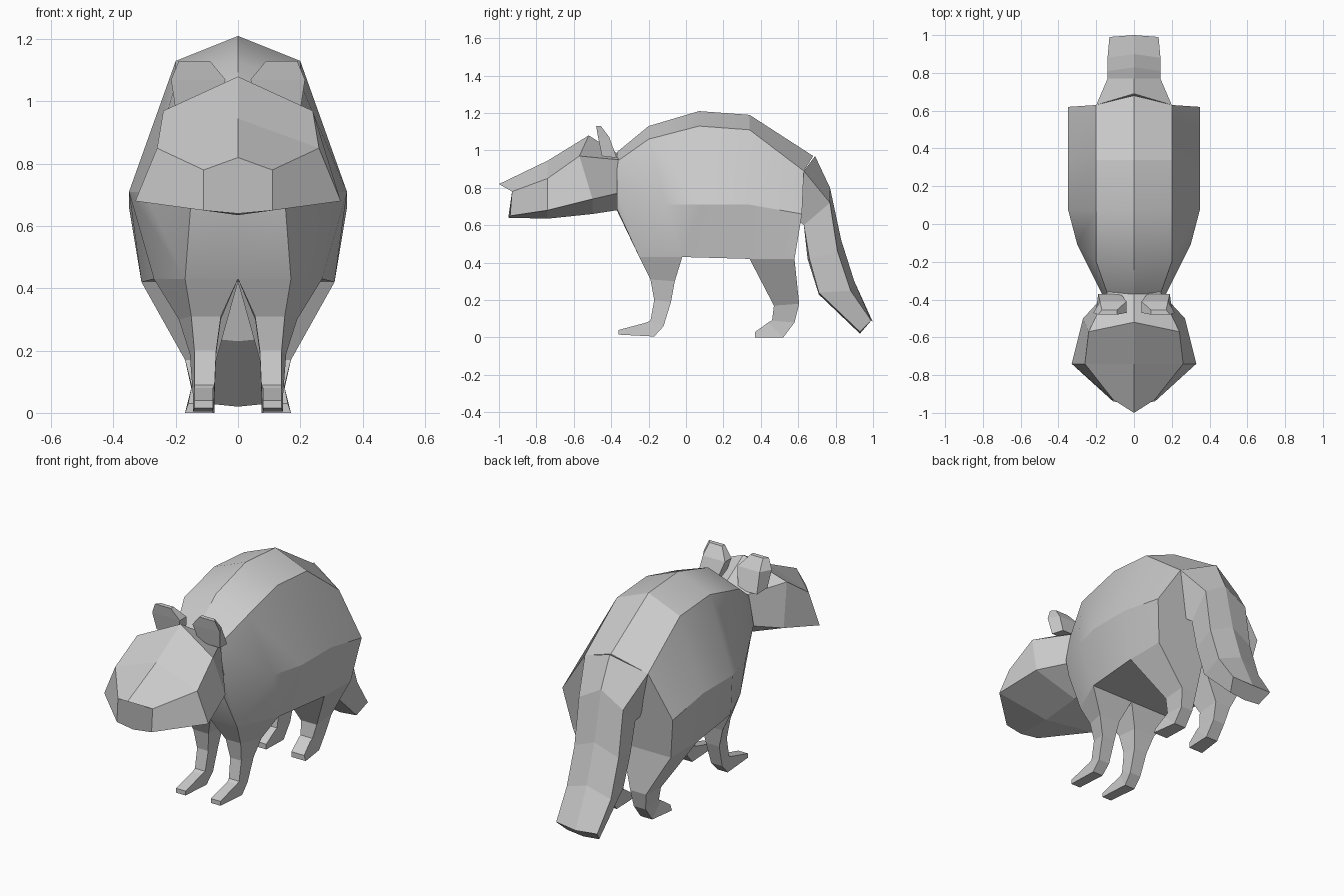
import bpy, bmesh
from math import radians


def loft(name, rings, smooth=False):
    """Skin a list of equal-length closed rings and cap both ends."""
    bm = bmesh.new()
    vr = [[bm.verts.new(p) for p in ring] for ring in rings]
    n = len(vr[0])
    for a, b in zip(vr, vr[1:]):
        for i in range(n):
            j = (i + 1) % n
            bm.faces.new((a[i], a[j], b[j], b[i]))
    bm.faces.new(vr[0])
    bm.faces.new(vr[-1])
    bmesh.ops.recalc_face_normals(bm, faces=bm.faces[:])
    me = bpy.data.meshes.new(name)
    bm.to_mesh(me)
    bm.free()
    ob = bpy.data.objects.new(name, me)
    bpy.context.collection.objects.link(ob)
    if smooth:
        bpy.ops.object.select_all(action='DESELECT')
        bpy.context.view_layer.objects.active = ob
        ob.select_set(True)
        bpy.ops.object.shade_smooth_by_angle(angle=radians(28))
    return ob


def mirrored(half):
    """Close a right-hand half section (first and last point on x = 0)."""
    return half + [(-x, y, z) for x, y, z in half[-2:0:-1]]


def limb(name, rings):
    """Left and right limb; ring = front (y,z), back (y,z), inner x, outer x front/back."""
    for side, s in (("left", 1), ("right", -1)):
        loft(f"{name}_{side}", [
            [(s * xi, *f), (s * xf, *f), (s * xb, *b), (s * xi, *b)]
            for f, b, xi, xf, xb in rings])


# Body: ridge, shoulder, flank, belly edge, belly centre
loft("body", [mirrored(h) for h in (
    [(0, -.37, .99), (.14, -.37, .94), (.17, -.37, .78), (.15, -.37, .69), (0, -.37, .68)],
    [(0, -.20, 1.13), (.20, -.20, 1.06), (.30, -.11, .71), (.17, -.25, .43), (0, -.25, .43)],
    [(0, .07, 1.21), (.20, .07, 1.13), (.35, .08, .71), (.27, -.02, .43), (0, -.02, .43)],
    [(0, .34, 1.19), (.20, .34, 1.11), (.35, .34, .71), (.31, .34, .42), (0, .34, .42)],
    [(0, .68, .97), (.20, .63, .89), (.35, .62, .66), (.31, .58, .42), (0, .58, .42)],
)], smooth=True)

# Head: wedge from neck to nose
loft("head", [mirrored(h) for h in (
    [(0, -.36, .98), (.14, -.36, .95), (.15, -.37, .77), (0, -.37, .68)],
    [(0, -.52, 1.08), (.24, -.57, .97), (.27, -.50, .74), (0, -.50, .66)],
    [(0, -.74, .945), (.26, -.74, .85), (.33, -.74, .68), (0, -.74, .635)],
    [(0, -1.0, .82), (.11, -.93, .78), (.11, -.94, .65), (0, -.95, .64)],
)])

# Ears
limb("ear", [
    ((-.45, .97), (-.37, .96), .07, .20, .19),
    ((-.47, 1.07), (-.41, 1.07), .04, .215, .18),
    ((-.48, 1.13), (-.455, 1.13), .09, .19, .17),
])

# Tail: ridged on the outside, flat underneath
loft("tail", [mirrored(h) for h in (
    [(0, .69, .97), (.20, .63, .89), (.15, .58, .64), (0, .58, .64)],
    [(0, .77, .80), (.14, .77, .72), (.12, .63, .60), (0, .63, .60)],
    [(0, .83, .52), (.14, .81, .46), (.11, .66, .42), (0, .65, .42)],
    [(0, .90, .30), (.14, .88, .25), (.10, .71, .24), (0, .71, .23)],
    [(0, 1.0, .08), (.13, .99, .09), (.10, .93, .03), (0, .93, .02)],
)])

# Front legs with feet
limb("front_leg", [
    ((-.25, .43), (-.02, .43), .0, .17, .27),
    ((-.19, .31), (-.06, .30), .055, .15, .19),
    ((-.17, .20), (-.08, .19), .07, .14, .155),
    ((-.19, .09), (-.12, .06), .075, .14, .145),
    ((-.21, .08), (-.17, .005), .08, .14, .145),
    ((-.36, .04), (-.36, .015), .08, .14, .14),
])

# Hind legs with feet
limb("hind_leg", [
    ((.34, .42), (.58, .42), .0, .31, .31),
    ((.47, .17), (.605, .18), .07, .17, .17),
    ((.46, .09), (.58, .08), .075, .15, .15),
    ((.44, .08), (.52, 0), .075, .15, .15),
    ((.37, .03), (.37, 0), .08, .16, .17),
])
